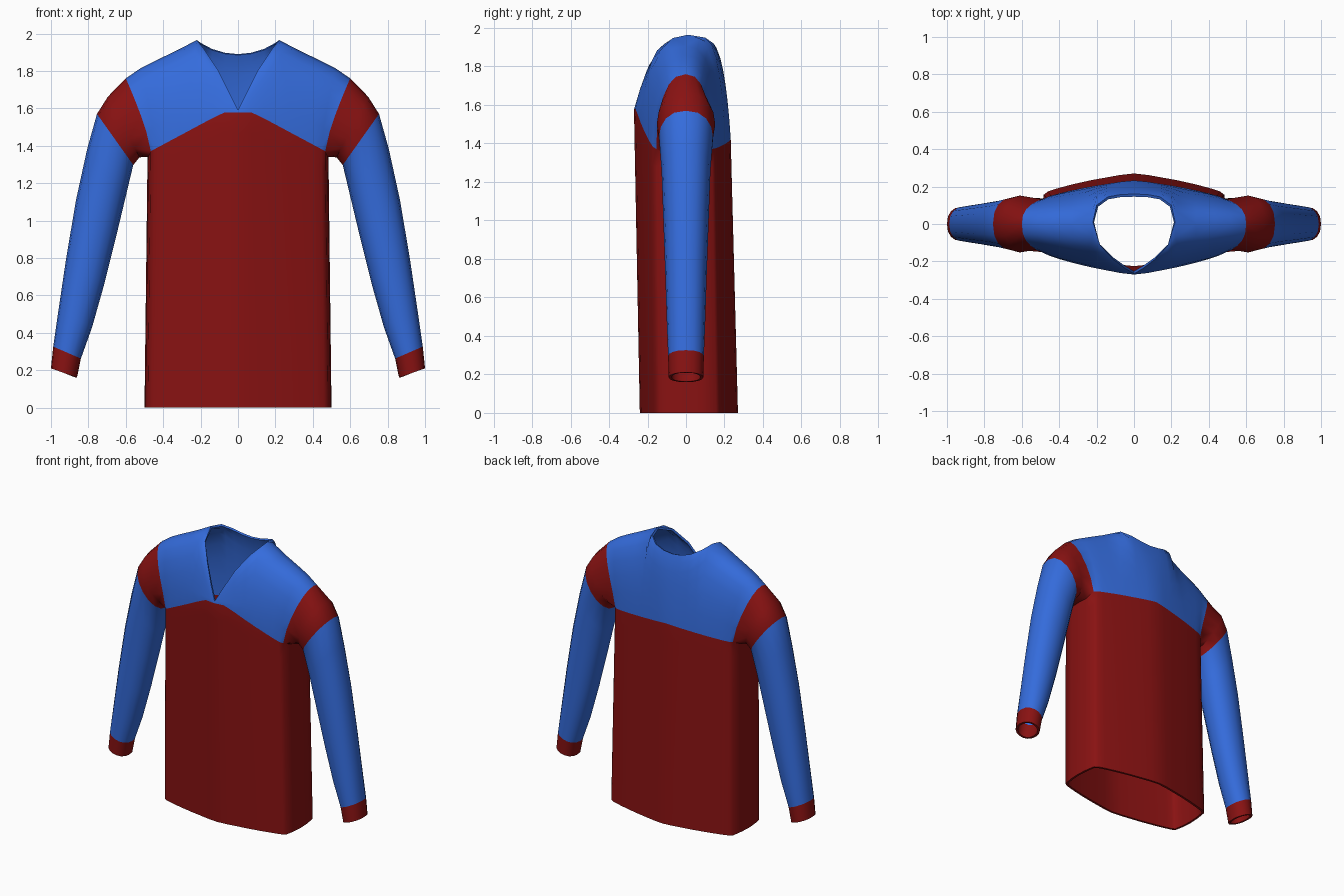
import bpy, bmesh, math
from mathutils import Vector

if "Cube" in bpy.data.objects:
    bpy.data.objects.remove(bpy.data.objects["Cube"])

RED, BLUE = 0, 1
ROWS = 6            # yoke rows between chest seam and shoulder ridge

bm = bmesh.new()


def vert(p):
    return bm.verts.new(p)


def quad(a, b, c, d, mat):
    f = bm.faces.new((a, b, c, d))
    f.material_index = mat
    f.smooth = True


def strip(r0, r1, mat, closed=False):
    n = len(r0)
    for i in range(n if closed else n - 1):
        j = (i + 1) % n
        quad(r0[i], r0[j], r1[j], r1[i], mat)


# half cross-section of the body, centre front to side (fractions of width, depth)
SECTION = [(0, 1), (.15, .97), (.3, .92), (.45, .87), (.6, .81),
           (.72, .755), (.83, .70), (.92, .645), (.965, .58)]
UNDER = [(.99, .3), (1, 0), (.99, -.3)]
FULL = SECTION + UNDER + [(x, -y) for x, y in reversed(SECTION)]
NC = len(SECTION)


def seam_z(i):
    """Height of the red/blue chest seam at section column i."""
    if i < NC:
        x = FULL[i][0] * .48
        return 1.578 if x < .08 else 1.578 - .208 * (x - .08) / .385
    if i < NC + len(UNDER):
        return 1.34
    return 1.42 - .05 * FULL[i][0]


def body_point(i, t):
    fx, fy = FULL[i]
    z = t * seam_z(i)
    k = min(z / 1.4, 1.12)
    depth = .24 + .027 * k if fy >= 0 else .27 - .037 * k
    return Vector((fx * (.5 - .017 * k), -fy * depth, z))


# lower body
rows = [[vert(body_point(i, t)) for i in range(len(FULL))]
        for t in (0, .2, .4, .6, .8, .93, 1)]
for r0, r1 in zip(rows, rows[1:]):
    strip(r0, r1, RED)
seam = rows[-1]

# yoke: columns rise from the seam to the neckline and shoulder ridge
ridge = [(.22, .01, 1.965), (.33, 0, 1.908), (.43, 0, 1.86), (.52, 0, 1.815), (.60, 0, 1.76)]
front_top = [(0, -.266, 1.59), (.05, -.236, 1.69), (.11, -.19, 1.81), (.18, -.115, 1.915)]
back_top = [(0, .16, 1.89), (.07, .158, 1.897), (.14, .145, 1.918), (.20, .10, 1.95)]


def yoke_point(base, top, v, w):
    a = v * math.pi / 2
    s, c = math.sin(a), max(math.cos(a), 0)
    arc = Vector((base.x + (top.x - base.x) * s ** 1.3,
                  top.y + (base.y - top.y) * c ** .8,
                  base.z + (top.z - base.z) * s))
    return base.lerp(top, v).lerp(arc, w)


ridge_verts = [vert(p) for p in ridge]


def yoke(bases, rim, weights):
    tops = [vert(p) for p in rim] + ridge_verts
    cols = []
    for i, (b, t) in enumerate(zip(bases, tops)):
        w = weights[min(i, 4)]
        cols.append([b] + [vert(yoke_point(b.co, t.co, k / ROWS, w))
                           for k in range(1, ROWS)] + [t])
    for c0, c1 in zip(cols, cols[1:]):
        strip(c0, c1, BLUE)
    return cols[-1]


front_arm = yoke(seam[:NC], front_top, [0, .2, .4, .7, 1])
back_arm = yoke(seam[::-1][:NC], back_top, [.5, .5, .6, .8, 1])

# sleeve: loft from the armhole; each ring = outer (x, z), inner (x, z), half depth
ring = front_arm[::-1] + seam[NC:NC + len(UNDER)] + back_arm[:-1]
SLEEVE = [((.695, 1.663), (.527, 1.338), .152, RED),
          ((.754, 1.57), (.56, 1.297), .14, RED),
          ((.807, 1.38), (.60, 1.13), .127, BLUE),
          ((.866, 1.11), (.655, .90), .118, BLUE),
          ((.92, .79), (.715, .66), .108, BLUE),
          ((.96, .52), (.78, .43), .10, BLUE),
          ((.988, .326), (.84, .262), .093, BLUE),
          ((1.0, .21), (.861, .16), .09, RED)]
for (tx, tz), (bx, bz), d, mat in SLEEVE:
    nxt = []
    for j in range(len(ring)):
        a = 2 * math.pi * j / len(ring)
        c, s = math.cos(a), math.sin(a)
        y = -d * math.copysign(abs(s) ** .85, s)
        nxt.append(vert(((tx + bx) / 2 + (tx - bx) / 2 * c, y,
                         (tz + bz) / 2 + (tz - bz) / 2 * c)))
    strip(ring, nxt, mat, closed=True)
    ring = nxt

# make all normals point outward
bmesh.ops.recalc_face_normals(bm, faces=bm.faces)
bm.faces.ensure_lookup_table()
if bm.faces[0].normal.y > 0:      # first face is centre front
    bmesh.ops.reverse_faces(bm, faces=bm.faces)

mesh = bpy.data.meshes.new("jersey")
bm.to_mesh(mesh)
bm.free()
for name, col in (("red cloth", (.25, .006, .006, 1)), ("blue cloth", (.035, .15, .72, 1))):
    m = bpy.data.materials.new(name)
    m.diffuse_color = col
    m.use_nodes = True
    m.node_tree.nodes["Principled BSDF"].inputs["Base Color"].default_value = m.diffuse_color
    mesh.materials.append(m)

jersey = bpy.data.objects.new("jersey", mesh)
bpy.context.collection.objects.link(jersey)

# mirror the half and give the cloth thickness
mir = jersey.modifiers.new("mirror", 'MIRROR')
mir.use_clip = True
mir.merge_threshold = .001
sol = jersey.modifiers.new("thickness", 'SOLIDIFY')
sol.thickness = .015
sol.offset = -1

bpy.context.view_layer.objects.active = jersey
jersey.select_set(True)
bpy.ops.object.convert(target='MESH')
bpy.ops.object.shade_smooth_by_angle(angle=math.radians(50))
